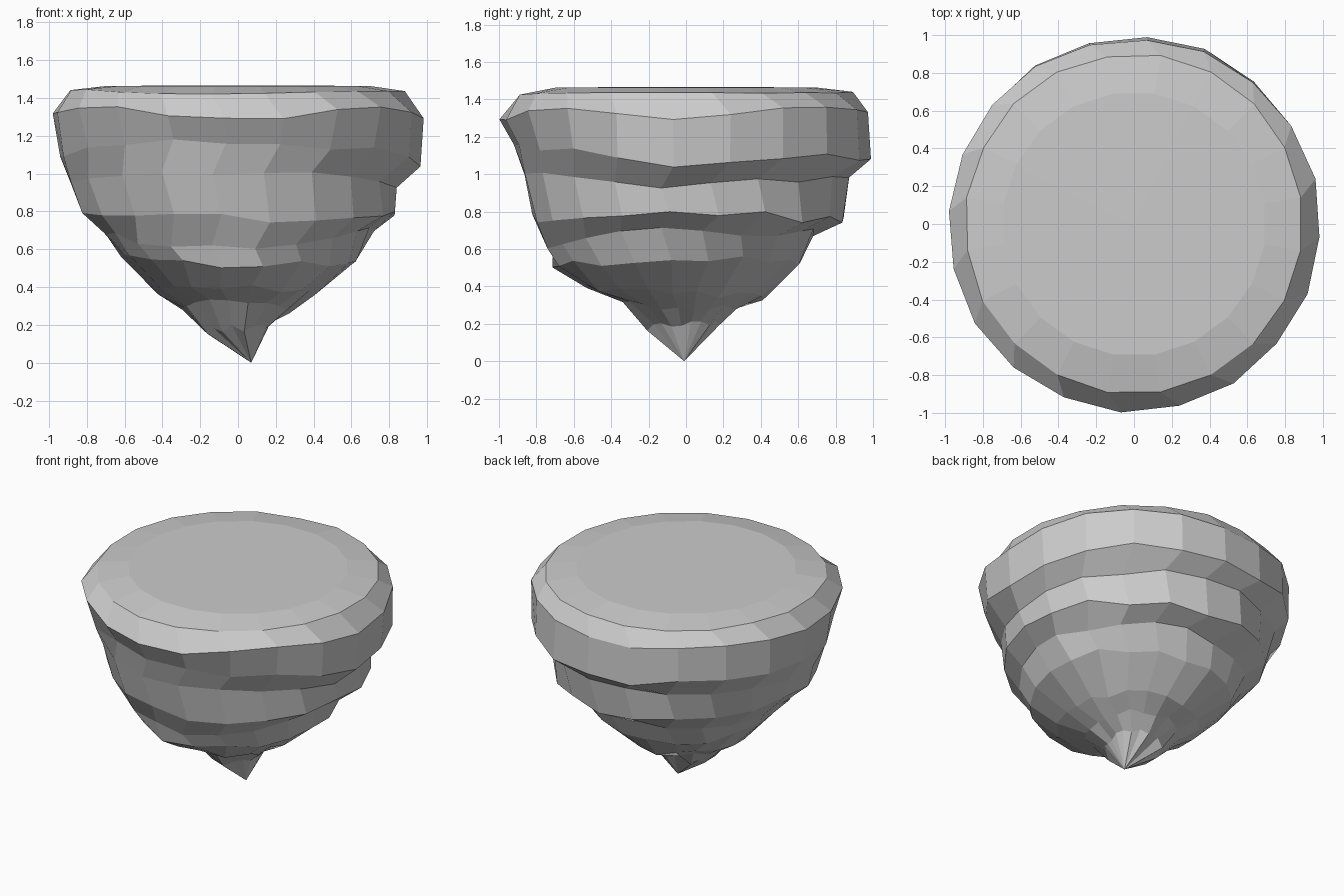
import bpy, bmesh, math, random

if "Cube" in bpy.data.objects:
    bpy.data.objects.remove(bpy.data.objects["Cube"])

random.seed(11)
SIDES = 20

# Each ring: twist in degrees, jitter, wave, then (radius, height) towards +x, +y, -x, -y
RINGS = [
    (9, 0.0, 0, [(.70, 1.464)] * 4),
    (9, 0.004, 0, [(.895, 1.44), (.90, 1.435), (.895, 1.445), (.90, 1.425)]),
    (14, 0.006, .025, [(.985, 1.325), (.98, 1.345), (.985, 1.34), (.995, 1.31)]),
    (14, 0.013, .02, [(.98, 1.05), (1.0, 1.09), (.955, 1.12), (.91, 1.17)]),
    (9, 0.016, 0, [(.85, .94), (.875, .97), (.89, .96), (.865, 1.0)]),
    (12, 0.016, 0, [(.84, .78), (.85, .76), (.83, .80), (.82, .76)]),
    (7, 0.016, 0, [(.71, .70), (.70, .69), (.70, .67), (.74, .62)]),
    (11, 0.016, 0, [(.62, .56), (.61, .51), (.62, .55), (.71, .51)]),
    (8, 0.016, 0, [(.41, .36), (.40, .35), (.42, .36), (.54, .41)]),
    (9, 0.012, 0, [(.27, .28), (.28, .28), (.29, .30), (.35, .33)]),
    (9, 0.012, 0, [(.17, .21), (.17, .20), (.17, .17), (.20, .18)]),
]


def blend(points, angle):
    """Smoothly mix the four side profiles around the circle."""
    q = (angle / (math.pi / 2)) % 4
    i = int(q) % 4
    t = math.sin((q - int(q)) * math.pi / 2) ** 2
    a, b = points[i], points[(i + 1) % 4]
    return a[0] + (b[0] - a[0]) * t, a[1] + (b[1] - a[1]) * t


bm = bmesh.new()

# Rough stone rings, from the top plate down
rows = []
for twist, jitter, wave, points in RINGS:
    row = []
    for k in range(SIDES):
        ang = math.radians(twist + 360 / SIDES * k)
        r, z = blend(points, ang)
        r = min(r + random.uniform(-jitter, jitter), 1.005)
        z += random.uniform(-jitter, jitter) * 1.8 - wave * math.cos(4 * ang)
        row.append(bm.verts.new((r * math.cos(ang), r * math.sin(ang), z)))
    rows.append(row)

# Sides
for upper, lower in zip(rows, rows[1:]):
    for k in range(SIDES):
        n = (k + 1) % SIDES
        bm.faces.new((upper[k], lower[k], lower[n], upper[n]))

# Flat top fan and the pointed tip
top = bm.verts.new((0, 0, 1.466))
tip = bm.verts.new((.07, -.01, 0))
for k in range(SIDES):
    n = (k + 1) % SIDES
    bm.faces.new((top, rows[0][k], rows[0][n]))
    bm.faces.new((tip, rows[-1][n], rows[-1][k]))

bmesh.ops.recalc_face_normals(bm, faces=bm.faces)
mesh = bpy.data.meshes.new("floating_rock")
bm.to_mesh(mesh)
bm.free()
rock = bpy.data.objects.new("floating_rock", mesh)
bpy.context.collection.objects.link(rock)
